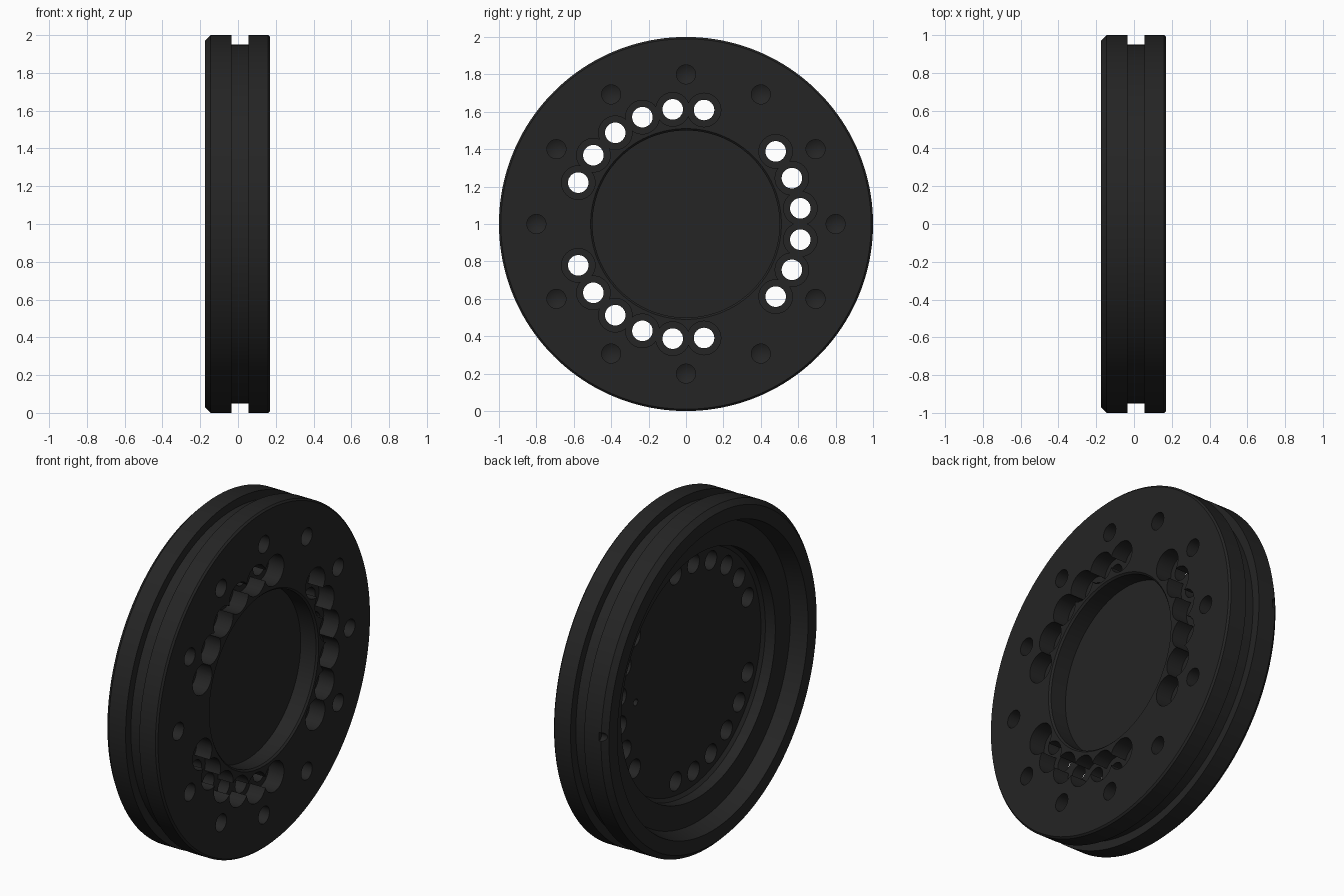
import bpy, bmesh, math
from mathutils import Vector, Matrix

if "Cube" in bpy.data.objects:
    bpy.data.objects.remove(bpy.data.objects["Cube"])

def revolve(bm, prof, axis_y=0.0, axis_z=1.0, steps=96, closed=False):
    """Lathe (x, radius) points round an axis parallel to x."""
    rings = []
    for x, r in prof:
        if r < 1e-6:
            rings.append([bm.verts.new((x, axis_y, axis_z))])
        else:
            rings.append([bm.verts.new((x, axis_y + r * math.cos(2 * math.pi * i / steps),
                                        axis_z + r * math.sin(2 * math.pi * i / steps)))
                          for i in range(steps)])
    for a, b in zip(rings, rings[1:]):
        for i in range(steps):
            j = (i + 1) % steps
            quad = [a[i % len(a)], a[j % len(a)], b[j % len(b)], b[i % len(b)]]
            bm.faces.new(list(dict.fromkeys(quad)))

def finish(bm, name):
    bmesh.ops.recalc_face_normals(bm, faces=bm.faces)
    me = bpy.data.meshes.new(name)
    bm.to_mesh(me)
    bm.free()
    ob = bpy.data.objects.new(name, me)
    bpy.context.collection.objects.link(ob)
    return ob

# turned disc: back recess, chamfered rim with groove, front recess
bm = bmesh.new()
revolve(bm, [(0.0, 0), (0.0, 0.70), (-0.015, 0.72), (-0.08, 0.72), (-0.08, 0.86),
             (-0.175, 0.89), (-0.175, 0.97), (-0.145, 1.0), (-0.035, 1.0),
             (-0.035, 0.95), (0.055, 0.95), (0.055, 1.0), (0.16, 1.0), (0.17, 0.99),
             (0.17, 0.51), (0.16, 0.50), (0.06, 0.50), (0.06, 0)], steps=160)
disc = finish(bm, "hub_disc")

def cut(name, prof, radius, degrees, steps=32):
    """Cut a turned hole shape at every listed angle."""
    bm = bmesh.new()
    for d in degrees:
        a = math.radians(d)
        revolve(bm, prof, radius * math.cos(a), 1 + radius * math.sin(a), steps)
    c = finish(bm, name)
    c.hide_render = True
    c.hide_viewport = True
    m = disc.modifiers.new(name, 'BOOLEAN')
    m.operation = 'DIFFERENCE'
    m.solver = 'EXACT'
    m.object = c

# three groups of six counterbored through holes (alternating so cutters never overlap)
angles = [g + (k - 2.5) * 15.6 for g in (0, 120, 240) for k in range(6)]
bore = [(-0.05, 0), (-0.05, 0.055), (0.07, 0.055), (0.07, 0.09), (0.25, 0.09), (0.25, 0)]
cut("bore_cutter_a", bore, 0.617, angles[0::2])
cut("bore_cutter_b", bore, 0.617, angles[1::2])

# twelve drilled blind holes with conical bottoms
cut("drill_cutter", [(0.01, 0), (0.04, 0.051), (0.25, 0.051), (0.25, 0)], 0.8,
    [30 * k for k in range(12)])

# small locating hole in the back floor
cut("pin_cutter", [(-0.05, 0), (-0.05, 0.02), (0.035, 0.02), (0.035, 0)], 0.47, [0], 20)

# small notch on the rim chamfer
cut("notch_cutter", [(-0.2, 0), (-0.2, 0.025), (-0.13, 0.025), (-0.13, 0)], 1.0, [2], 20)

# apply the cuts
bpy.context.view_layer.update()
dg = bpy.context.evaluated_depsgraph_get()
result = bpy.data.meshes.new_from_object(disc.evaluated_get(dg))
disc.modifiers.clear()
disc.data = result
for o in [o for o in bpy.data.objects if o.name.endswith(("cutter", "cutter_a", "cutter_b"))]:
    bpy.data.objects.remove(o)

# dark finish and shading
mat = bpy.data.materials.new("dark_metal")
mat.diffuse_color = (0.018, 0.018, 0.018, 1)
mat.use_nodes = True
mat.node_tree.nodes["Principled BSDF"].inputs["Base Color"].default_value = mat.diffuse_color
disc.data.materials.clear()
disc.data.materials.append(mat)
bpy.context.view_layer.objects.active = disc
disc.select_set(True)
bpy.ops.object.shade_smooth_by_angle(angle=math.radians(25))
